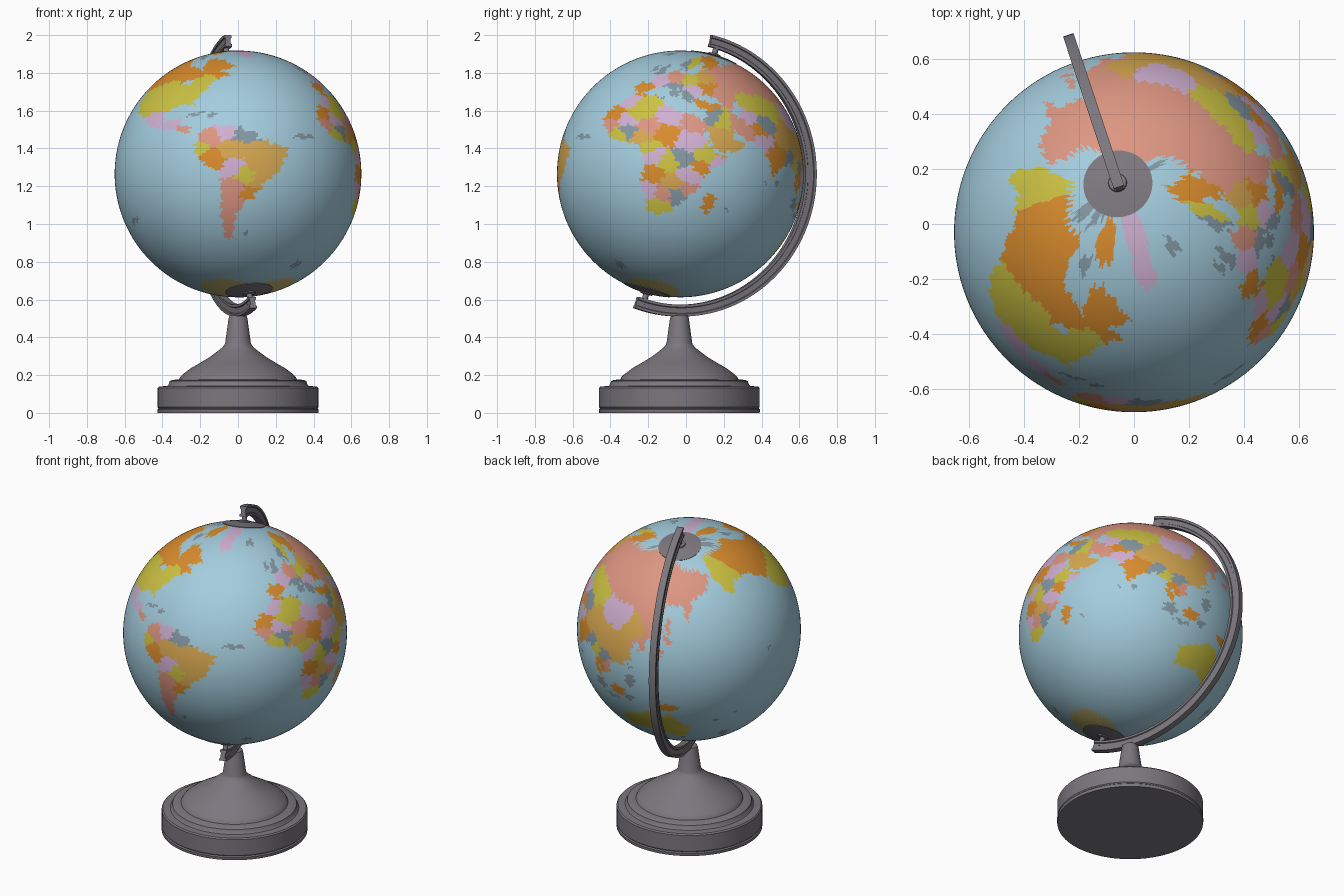
import bpy, bmesh, math
from mathutils import Vector, Matrix

CENTRE = Vector((0, -0.03, 1.265))
R = 0.653
TILT = math.radians(16.7)
SIDE = Vector((-0.316, 0.949, 0)).normalized()      # direction the axis leans and the arm bows
UP = Vector((0, 0, 1))
POLE = SIDE * math.sin(TILT) + UP * math.cos(TILT)
U = (Vector((0, -1, 0)) + POLE * POLE.y).normalized()
V = POLE.cross(U)
FRAME = Matrix.Translation(CENTRE) @ Matrix((U, V, POLE)).transposed().to_4x4()

# materials
MATS = {}
for name, rgb in {"ocean": (164, 205, 222), "metal": (123, 119, 126), "orange": (217, 140, 45),
                  "yellow": (204, 194, 66), "salmon": (221, 150, 130), "lilac": (208, 176, 210),
                  "tan": (214, 167, 80), "slate": (132, 152, 163), "khaki": (200, 185, 112)}.items():
    m = bpy.data.materials.new(name)
    m.diffuse_color = [((c / 255 + 0.055) / 1.055) ** 2.4 for c in rgb] + [1]
    MATS[name] = m
ORDER = list(MATS)


def finish(bm, name, mats, angle=30):
    bmesh.ops.recalc_face_normals(bm, faces=bm.faces)
    me = bpy.data.meshes.new(name)
    bm.to_mesh(me)
    bm.free()
    for n in mats:
        me.materials.append(MATS[n])
    ob = bpy.data.objects.new(name, me)
    bpy.context.collection.objects.link(ob)
    bpy.context.view_layer.objects.active = ob
    ob.select_set(True)
    bpy.ops.object.shade_smooth_by_angle(angle=math.radians(angle))
    ob.select_set(False)
    return ob


def skin(bm, rings, closed=True):
    for a, b in zip(rings, rings[1:]):
        for i in range(len(a)):
            j = (i + 1) % len(a)
            bm.faces.new((a[i], a[j], b[j], b[i]))
    bm.faces.new(rings[0])
    bm.faces.new(rings[-1])


def lathe(name, profile, matrix, n=64):
    bm = bmesh.new()
    rings = [[bm.verts.new(matrix @ Vector((r * math.cos(2 * math.pi * i / n),
                                            r * math.sin(2 * math.pi * i / n), z)))
              for i in range(n)] for r, z in profile]
    skin(bm, rings)
    return finish(bm, name, ["metal"])


# map outlines, as longitude and latitude
LANDS, SEEDS, ISLES = [], [], []


def land(*p):
    LANDS.append((p, min(q[0] for q in p), max(q[0] for q in p),
                  min(q[1] for q in p), max(q[1] for q in p)))


def countries(colour, *p):
    SEEDS.extend((lon, lat, ORDER.index(colour)) for lon, lat in p)


def isles(colour, *p):
    ISLES.extend((*q, ORDER.index(colour)) for q in p)


# north america
land((-168, 66), (-156, 71), (-128, 70), (-110, 68), (-95, 68), (-94, 60), (-82, 55), (-79, 52),
     (-77, 60), (-70, 61), (-64, 58), (-56, 52), (-66, 49), (-60, 46), (-70, 43), (-75, 36),
     (-81, 31), (-80, 26), (-84, 30), (-97, 28), (-97, 20), (-90, 21), (-87, 20), (-88, 16),
     (-83, 14), (-82, 9), (-77, 8), (-85, 10), (-95, 16), (-105, 20), (-112, 29), (-117, 33),
     (-124, 42), (-124, 48), (-135, 58), (-150, 60), (-162, 56))
# south america
land((-78, 8), (-72, 12), (-62, 10), (-51, 4), (-50, 0), (-44, -3), (-35, -6), (-39, -14),
     (-41, -22), (-48, -26), (-53, -33), (-58, -36), (-62, -40), (-66, -46), (-69, -52),
     (-67, -55), (-74, -52), (-73, -40), (-71, -30), (-70, -18), (-76, -14), (-81, -5), (-80, 1))
# africa
land((-6, 36), (10, 37), (11, 33), (20, 31), (32, 31), (37, 20), (43, 12), (51, 12), (42, -1),
     (40, -14), (35, -22), (32, -28), (26, -34), (19, -34), (12, -18), (13, -8), (9, 1), (8, 4),
     (-8, 4), (-17, 14), (-17, 21), (-10, 30))
# europe
land((-9, 37), (-9, 43), (-1, 44), (-4, 48), (4, 52), (9, 57), (11, 54), (20, 55), (24, 59),
     (30, 60), (22, 61), (25, 65), (17, 62), (18, 59), (13, 56), (6, 59), (6, 62), (14, 68),
     (25, 71), (41, 67), (45, 67), (45, 41), (27, 41), (22, 37), (19, 42), (13, 45), (18, 40),
     (15, 38), (9, 44), (3, 42), (0, 39), (-5, 36))
# asia
land((45, 67), (60, 69), (70, 73), (100, 77), (113, 74), (140, 73), (160, 70), (180, 69), (190, 66),
     (178, 62), (163, 60), (157, 51), (155, 58), (142, 59), (136, 54), (140, 48), (130, 42),
     (129, 36), (126, 35), (125, 39), (118, 39), (122, 37), (120, 34), (122, 30), (117, 23),
     (108, 21), (109, 12), (105, 9), (100, 13), (104, 2), (98, 9), (97, 17), (90, 22), (80, 15),
     (78, 8), (73, 18), (67, 25), (57, 26), (50, 30), (51, 25), (59, 22), (52, 16), (44, 13),
     (39, 21), (34, 28), (35, 36), (27, 37), (27, 41), (45, 41))
# australia
land((114, -22), (122, -18), (130, -12), (136, -12), (140, -17), (142, -11), (146, -19), (153, -26),
     (150, -37), (144, -39), (138, -35), (131, -31), (124, -33), (115, -34))

# country centres: each patch of land takes the colour of the nearest one
countries("orange", (-120, 55), (-100, 55), (-130, 64), (-110, 63), (-75, 53), (-66, 50), (-85, 51),
          (-75, -9), (-72, -14), (-56, -33), (-13, 20), (18, 15), (18, -12), (38, 1), (-4, 40),
          (26, 64), (32, 49), (33, 39), (66, 34), (78, 22), (77, 13), (82, 25), (101, 15))
countries("yellow", (-120, 43), (-100, 43), (-82, 41), (-75, 43), (-98, 34), (-110, 36), (-84, 34),
          (-152, 64), (-79, -2), (-58, -23), (3, 29), (1, 24), (23, -2), (24, -30), (39, 8), (15, 62),
          (20, 52), (68, 48), (78, 48), (60, 48), (44, 33), (125, -25), (135, -22), (145, -27),
          (96, 21), (-6, 8), (12, 4))
countries("salmon", (-86, 13), (-73, 4), (-64, -28), (-66, -37), (-69, -47), (29, 27), (9, 17),
          (24, -22), (36, -16), (10, 51), (45, 56), (60, 58), (80, 60), (100, 60), (120, 62),
          (140, 62), (160, 66), (178, 66), (40, 48), (37, 60), (70, 66), (130, 50), (52, 34),
          (58, 30), (106, 17), (127, 38), (-12, 12), (132, 45))
countries("lilac", (-103, 24), (-90, 19), (-65, 7), (-65, -17), (-3, 17), (17, 27), (30, 14),
          (34, -6), (17, -22), (46, 5), (2, 47), (25, 45), (68, 29), (97, 47), (107, 46), (103, 48),
          (-8, 31), (58, 40), (16, 0))
countries("tan", (-52, -8), (-63, -5), (-42, -9), (-50, -18), (-52, -27), (8, 9), (27, -14), (45, 24),
          (48, 20), (88, 40), (85, 33), (100, 37), (100, 30), (112, 36), (112, 27), (122, 46),
          (28, 54), (114, 43), (47, 16))
countries("slate", (-57, 4), (12, 43), (8, 61), (21, 41), (-2, 12), (30, 2), (38, 34), (90, 24),
          (103, 21), (70, 39), (32, -20))

# islands and inland waters: centre and half sizes
isles("lilac", (-42, 75, 14, 9), (-44, 65, 7, 6))
isles("orange", (47, -19, 2.8, 6.5), (-72, 69, 9, 4), (114, 1, 5, 4), (141, -5, 7, 3))
isles("salmon", (138, 36, 3, 2.5), (143, 43, 2.5, 2), (143, 50, 1.5, 4))
isles("slate", (-79, 21.5, 5, 1.2), (-71, 19, 3, 1.3), (-19, 65, 5, 1.8), (-2, 53, 2.5, 4),
      (-8, 53, 2, 2), (102, -1, 4, 4), (110, -7, 5, 1.3), (121, -2, 2.5, 3), (122, 13, 3, 5),
      (172, -42, 3, 4), (147, -42, 2, 1.5), (-112, 72, 8, 2.5), (-95, 72, 5, 2), (-85, 74, 6, 2),
      (56, 73, 4, 3), (18, 78, 6, 2), (81, 7, 1.5, 2), (121, 24, 1, 1.5), (-27, 2, 6, 1.4),
      (-133, -30, 5, 1.4), (-5, -64, 6, 1.5), (-156, 20, 2, 1), (178, -18, 1.5, 1), (166, -21, 2, 1),
      (-59, -52, 2, 0.8), (57, -20, 1, 1), (73, 3, 0.8, 1.5), (-84, 64, 4, 2))
isles("ocean", (34, 43, 7, 2), (51, 42, 2.5, 4.5), (-86, 45, 4, 1.5), (33, -1, 1.2, 1.2),
      (39, 65.5, 3, 1), (-84, 60, 8, 4))


def inside(poly, x, y):
    hit = False
    for (x1, y1), (x2, y2) in zip(poly, poly[1:] + poly[:1]):
        if (y1 > y) != (y2 > y) and x < x1 + (y - y1) * (x2 - x1) / (y2 - y1):
            hit = not hit
    return hit


def map_colour(lon, lat):
    if lat < -70 + 3 * math.sin(math.radians(lon * 2)):
        return ORDER.index("khaki")
    k = math.cos(math.radians(lat))
    for x, y, a, b, c in ISLES:
        if abs(lat - y) < b and ((lon - x) / a) ** 2 + ((lat - y) / b) ** 2 < 1:
            return c
    for x in (lon, lon + 360):
        for p, x0, x1, y0, y1 in LANDS:
            if x0 < x < x1 and y0 < lat < y1 and inside(p, x, lat):
                return min(SEEDS, key=lambda s: ((s[0] - x) * k) ** 2 + (s[1] - lat) ** 2)[2]
    return 0


# globe: the map is stretched towards the poles
bm = bmesh.new()
bmesh.ops.create_uvsphere(bm, u_segments=360, v_segments=180, radius=R)
for f in bm.faces:
    c = f.calc_center_median().normalized()
    lon = (math.degrees(math.atan2(c.y, c.x)) - 61.5 + 180) % 360 - 180
    lat = math.degrees(math.atan(math.sinh(math.degrees(math.asin(c.z)) / 42)))
    # slight waviness keeps the coasts from looking ruled
    lon += 0.8 * math.sin(lat * 1.3) + 0.4 * math.sin(lat * 2.9)
    lat += 0.7 * math.sin(lon * 1.1) + 0.3 * math.sin(lon * 2.7)
    f.material_index = map_colour(lon, lat)
bm.transform(FRAME)
finish(bm, "globe", ORDER)

# pole caps with pivot pins
cap = [(0.123, 0.634), (0.126, 0.644), (0.09, 0.651), (0.034, 0.658), (0.032, 0.664),
       (0.015, 0.666), (0.015, 0.72)]
for name, s in (("north_cap", 1), ("south_cap", -1)):
    lathe(name, cap, FRAME @ Matrix.Diagonal((1, 1, s, 1)), 48)

# curved arm with an I-shaped section
half = [(0.02, 0.692), (0.02, 0.706), (0.014, 0.709), (0.014, 0.738), (0.02, 0.741), (0.02, 0.755)]
section = half + [(-w, r) for w, r in reversed(half)]
across = SIDE.cross(UP)
bm = bmesh.new()
rings = []
for i in range(97):
    t = math.radians(13.3 + (200 - 13.3) * i / 96)
    out = SIDE * math.sin(t) + UP * math.cos(t)
    rings.append([bm.verts.new(CENTRE + out * r + across * w) for w, r in section])
skin(bm, rings)
finish(bm, "curved_arm", ["metal"])

# turned stand
lathe("stand", [(0.425, 0), (0.427, 0.018), (0.42, 0.024), (0.425, 0.03), (0.425, 0.132), (0.418, 0.14),
                (0.375, 0.142), (0.368, 0.15), (0.362, 0.168), (0.35, 0.174), (0.312, 0.178),
                (0.305, 0.192), (0.295, 0.202), (0.25, 0.236), (0.2, 0.265), (0.15, 0.295),
                (0.11, 0.325), (0.085, 0.345), (0.072, 0.36), (0.068, 0.37), (0.05, 0.5),
                (0.045, 0.515)], Matrix.Translation((0, -0.035, 0)), 96)
